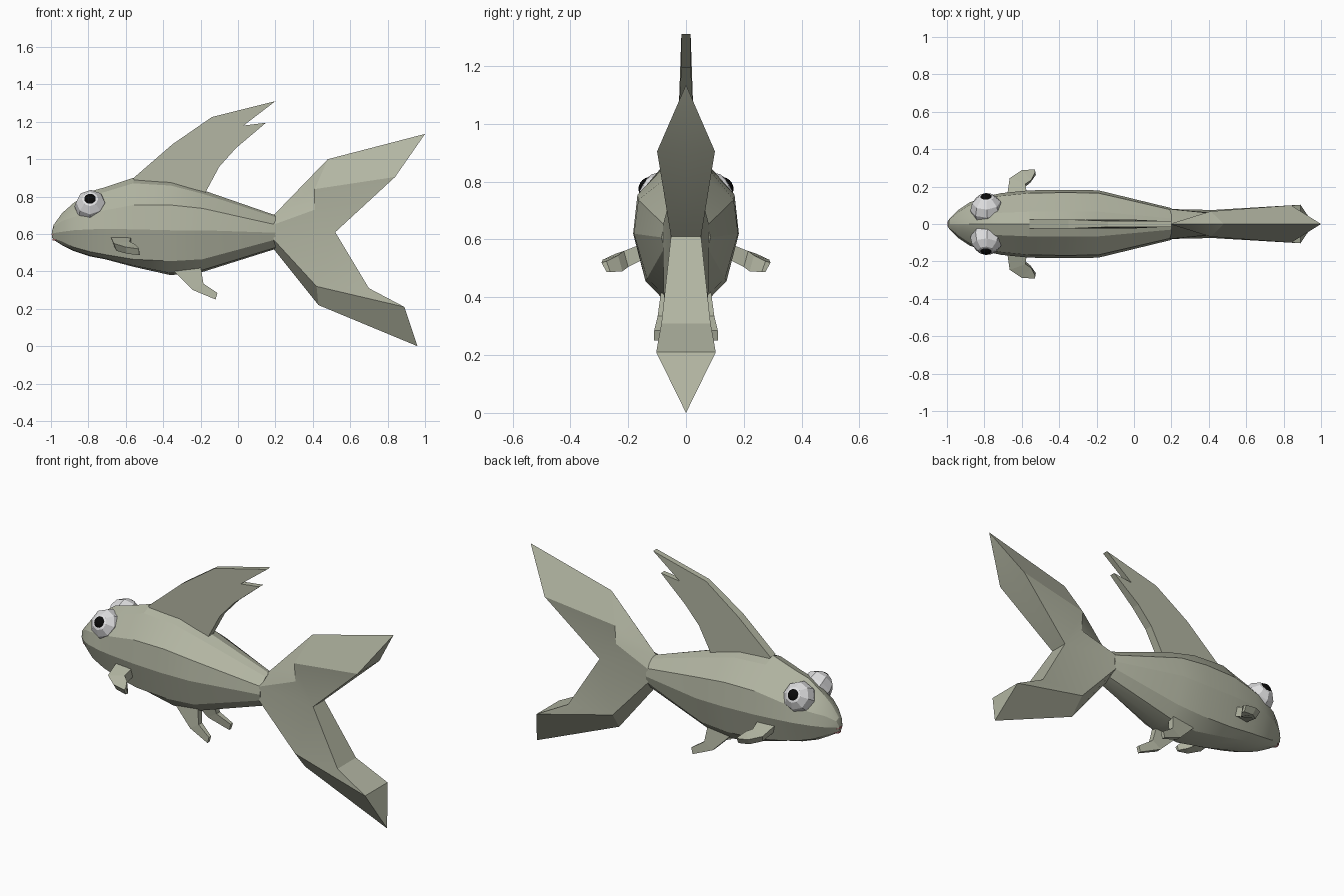
import bpy, bmesh, math
from mathutils import Vector

if "Cube" in bpy.data.objects:
    bpy.data.objects.remove(bpy.data.objects["Cube"])


def material(name, rgb):
    m = bpy.data.materials.new(name)
    m.diffuse_color = (*rgb, 1)
    m.use_nodes = True
    m.node_tree.nodes["Principled BSDF"].inputs["Base Color"].default_value = m.diffuse_color
    return m


SKIN = material("olive_grey_skin", (0.445, 0.462, 0.361))
WHITE = material("eye_white", (0.75, 0.75, 0.76))
BLACK = material("pupil_black", (0.003, 0.003, 0.003))
PINK = material("lip_pink", (0.62, 0.22, 0.23))


def finish(name, bm, mat, angle=None):
    bmesh.ops.remove_doubles(bm, verts=bm.verts, dist=0.0005)
    bmesh.ops.recalc_face_normals(bm, faces=bm.faces)
    me = bpy.data.meshes.new(name)
    bm.to_mesh(me)
    bm.free()
    me.materials.append(mat)
    ob = bpy.data.objects.new(name, me)
    bpy.context.collection.objects.link(ob)
    if angle:
        bpy.ops.object.select_all(action='DESELECT')
        ob.select_set(True)
        bpy.context.view_layer.objects.active = ob
        bpy.ops.object.shade_smooth_by_angle(angle=math.radians(angle))
    return ob


def loft(name, rings, mat, angle=None):
    """Skin a list of closed rings and cap both ends."""
    bm = bmesh.new()
    vs = [[bm.verts.new(p) for p in r] for r in rings]
    n = len(rings[0])
    for a, b in zip(vs, vs[1:]):
        for i in range(n):
            j = (i + 1) % n
            bm.faces.new((a[i], a[j], b[j], b[i]))
    bm.faces.new(vs[0])
    bm.faces.new(vs[-1])
    return finish(name, bm, mat, angle)


# Body: x, top z, shoulder y/z, widest y/z, belly y/z, bottom z
STATIONS = [
    (-0.995, .612, .012, .607, .016, .600, .012, .588, .582),
    (-0.985, .650, .025, .640, .030, .605, .020, .575, .568),
    (-0.94, .712, .060, .670, .075, .612, .050, .560, .540),
    (-0.88, .765, .100, .690, .115, .620, .080, .530, .510),
    (-0.79, .828, .135, .712, .148, .625, .105, .505, .480),
    (-0.71, .850, .150, .727, .165, .627, .120, .490, .465),
    (-0.56, .900, .165, .755, .180, .625, .135, .465, .425),
    (-0.36, .885, .168, .755, .183, .620, .140, .455, .380),
    (-0.19, .835, .165, .737, .180, .620, .135, .465, .397),
    (0.20, .700, .075, .650, .085, .607, .075, .570, .520),
]


def body_ring(x, zt, ys, zs, w, zw, yl, zl, zb):
    half = [(.4 * ys, zt - .2 * (zt - zs)), (ys, zs), (w, zw), (yl, zl),
            (.55 * yl, zb + .15 * (zl - zb))]
    return ([(x, 0, zt)] + [(x, y, z) for y, z in half] + [(x, 0, zb)]
            + [(x, -y, z) for y, z in reversed(half)])


loft("body", [body_ring(*s) for s in STATIONS], SKIN, 20)

# Tail: one half, mirrored across y
TAIL = [
    (.19, 0, .70), (.19, .08, .65), (.19, .08, .57), (.19, 0, .52),   # 0-3 root
    (.48, 0, 1.0), (1.0, 0, 1.135), (.84, .10, .905),                 # 4-6 upper lobe
    (.41, .068, .84), (.41, .058, .73), (.52, .052, .61),             # 7-9 step, notch
    (.42, .075, .32), (.70, .085, .31), (.89, .103, .21),             # 10-12 lower lobe
    (.96, 0, 0), (.43, 0, .22),                                       # 13-14 lower keel
    (.84, 0, .905), (.52, 0, .61), (.70, 0, .31), (.89, 0, .21),      # 15-18 rear centre
]
TAIL_FACES = [
    (0, 4, 7), (4, 5, 6, 7), (0, 7, 8, 1), (7, 6, 9, 8), (1, 8, 9), (1, 9, 2),
    (2, 9, 10), (9, 11, 10), (10, 11, 12), (10, 12, 13, 14), (2, 10, 14, 3),
    (5, 15, 6), (6, 15, 16, 9), (9, 16, 17, 11), (11, 17, 18, 12), (12, 18, 13),
]
bm = bmesh.new()
for s in (1, -1):
    vs = [bm.verts.new((x, s * y, z)) for x, y, z in TAIL]
    for f in TAIL_FACES:
        bm.faces.new([vs[i] for i in f])
finish("tail_fin", bm, SKIN, 25)

# Dorsal fin: swept outline, slightly thicker low down
DORSAL = [(-.56, .898), (-.35, 1.08), (-.14, 1.225), (.2, 1.31), (.03, 1.18),
          (.15, 1.195), (-.01, 1.06), (-.10, .96), (-.17, .83), (-.18, .79),
          (-.36, .83), (-.53, .85)]
bm = bmesh.new()
sides = [[bm.verts.new((x, s * (.016 if z > 1.15 else .024), z)) for x, z in DORSAL]
         for s in (1, -1)]
for side in sides:
    bm.faces.new(side)
for i in range(len(DORSAL)):
    j = (i + 1) % len(DORSAL)
    bm.faces.new((sides[0][i], sides[0][j], sides[1][j], sides[1][i]))
finish("dorsal_fin", bm, SKIN)

for s, side in ((1, "left"), (-1, "right")):
    # Pectoral fin: four-sided sections bending backwards
    pectoral = [
        [(-.68, .14, .585), (-.57, .14, .59), (-.57, .14, .535), (-.66, .14, .53)],
        [(-.665, .245, .55), (-.58, .215, .56), (-.58, .20, .505), (-.65, .225, .51)],
        [(-.60, .288, .53), (-.55, .235, .545), (-.555, .22, .49), (-.595, .268, .495)],
        [(-.53, .292, .52), (-.53, .275, .525), (-.525, .262, .487), (-.53, .275, .487)],
    ]
    loft(side + "_pectoral_fin", [[(x, s * y, z) for x, y, z in r] for r in pectoral], SKIN)

    # Pelvic fin: leading point, trailing point, centre y, half thickness
    pelvic = []
    for (xa, za), (xb, zb), y, t in (
            ((-.34, .40), (-.20, .43), .065, .02),
            ((-.24, .30), (-.185, .335), .082, .016),
            ((-.12, .25), (-.11, .285), .100, .010)):
        pelvic.append([(xa, s * (y - t), za), (xa, s * (y + t), za),
                       (xb, s * (y + t), zb), (xb, s * (y - t), zb)])
    loft(side + "_pelvic_fin", pelvic, SKIN)

    # Eye and pupil, pole pointing outward and a little up
    out = Vector((-.05, s * .84, .5)).normalized()
    turn = out.to_track_quat('Z', 'Y').to_matrix().to_4x4()
    centre = Vector((-.787, s * .078, .748))
    for name, seg, ring, rad, shift, mat in (
            ("eye", 8, 6, .088, 0, WHITE), ("pupil", 16, 10, .041, .053, BLACK)):
        bm = bmesh.new()
        bmesh.ops.create_uvsphere(bm, u_segments=seg, v_segments=ring, radius=rad)
        bm.transform(turn)
        bmesh.ops.translate(bm, verts=bm.verts, vec=centre + out * shift)
        finish(side + "_" + name, bm, mat)

# Lips: thin rounded plates at the snout
for name, x, z, r in (("upper_lip", -.967, .598, .033), ("lower_lip", -.962, .570, .03)):
    bm = bmesh.new()
    bmesh.ops.create_cone(bm, cap_ends=True, segments=10, radius1=r, radius2=r, depth=.009)
    bmesh.ops.translate(bm, verts=bm.verts, vec=(x, 0, z))
    finish(name, bm, PINK)
